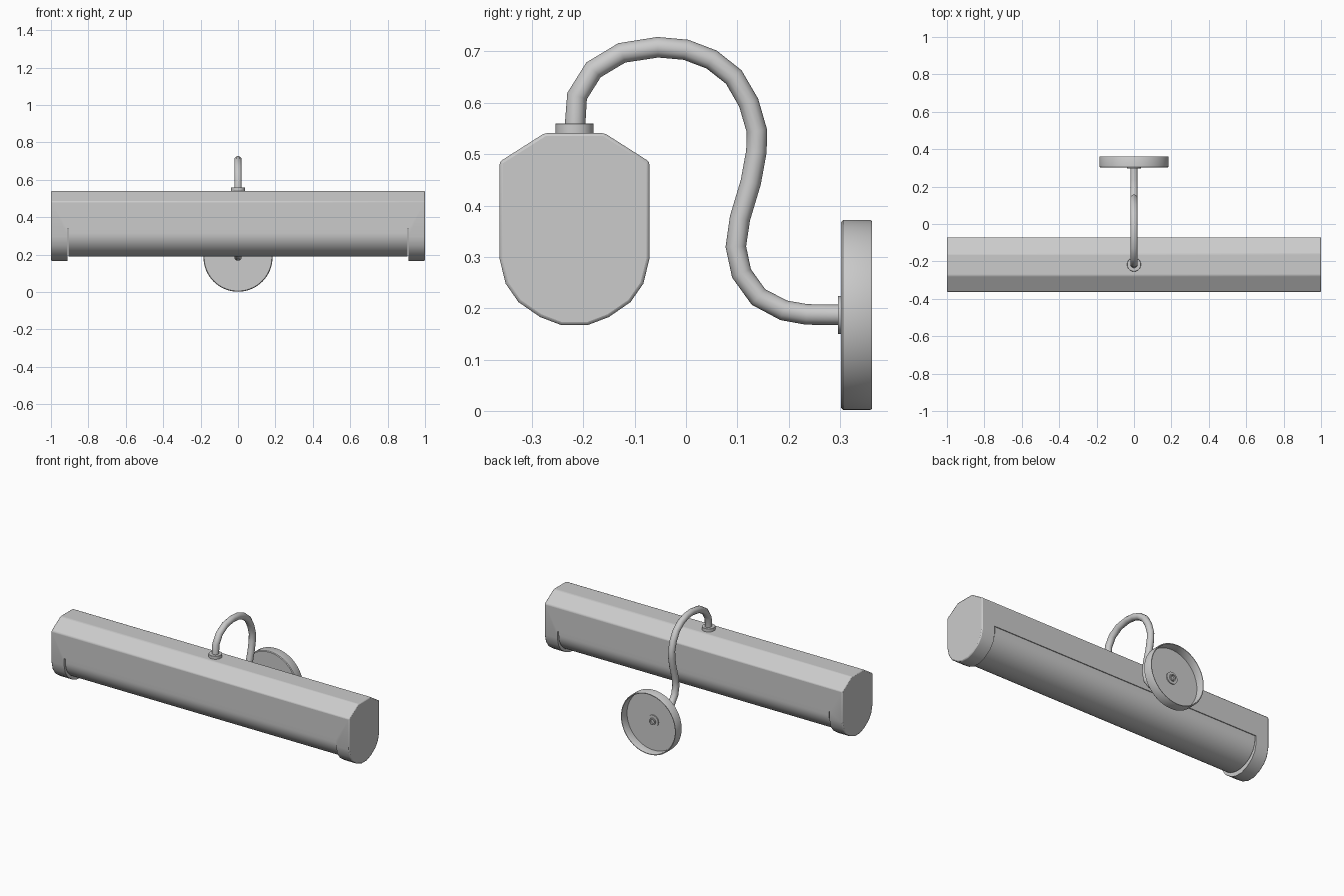
import bpy, bmesh, math
from mathutils import Vector

cube = bpy.data.objects.get("Cube")
if cube:
    bpy.data.objects.remove(cube, do_unlink=True)

metal = bpy.data.materials.new("satin_grey")
metal.use_nodes = True
GREY = (0.6, 0.6, 0.6, 1)
metal.diffuse_color = GREY
metal.node_tree.nodes["Principled BSDF"].inputs["Base Color"].default_value = GREY

LAMP_Y = -0.217   # centre line of the shade
PLATE_Z = 0.187   # centre of the wall plate


def finish(name, bm):
    bmesh.ops.recalc_face_normals(bm, faces=bm.faces)
    mesh = bpy.data.meshes.new(name)
    bm.to_mesh(mesh)
    bm.free()
    ob = bpy.data.objects.new(name, mesh)
    bpy.context.collection.objects.link(ob)
    mesh.materials.append(metal)
    return ob


def smooth(ob, angle):
    bpy.ops.object.select_all(action='DESELECT')
    ob.select_set(True)
    bpy.context.view_layer.objects.active = ob
    bpy.ops.object.shade_smooth_by_angle(angle=math.radians(angle))


def prism(name, half_profile, half_length):
    """Extrude a mirrored (offset, z) outline along x."""
    outline = half_profile + [(-y, z) for y, z in reversed(half_profile) if y > 0]
    bm = bmesh.new()
    verts = [bm.verts.new((-half_length, LAMP_Y + y, z)) for y, z in outline]
    face = bm.faces.new(verts)
    ext = bmesh.ops.extrude_face_region(bm, geom=[face])
    moved = [v for v in ext["geom"] if isinstance(v, bmesh.types.BMVert)]
    bmesh.ops.translate(bm, verts=moved, vec=(2 * half_length, 0, 0))
    return finish(name, bm)


def lathe(name, profile, centre, axis, steps=48):
    """Revolve (radius, height) points around an axis."""
    turn = Vector((0, 0, 1)).rotation_difference(Vector(axis))
    bm = bmesh.new()
    verts = [bm.verts.new((r, 0, h)) for r, h in profile]
    edges = [bm.edges.new(pair) for pair in zip(verts, verts[1:])]
    bmesh.ops.spin(bm, geom=verts + edges, cent=(0, 0, 0), axis=(0, 0, 1),
                   angle=math.tau, steps=steps, use_duplicate=False)
    bmesh.ops.remove_doubles(bm, verts=bm.verts, dist=0.0002)
    for v in bm.verts:
        v.co = turn @ v.co + Vector(centre)
    ob = finish(name, bm)
    smooth(ob, 35)
    return ob


# Shade: faceted trough with full-depth ends
shade = prism("shade", [(0.058, 0.541), (0.146, 0.485), (0.146, 0.297),
                        (0.134, 0.248), (0.109, 0.212), (0.067, 0.183),
                        (0.025, 0.167)], 1.0)
bevel = shade.modifiers.new("soft_edges", 'BEVEL')
bevel.width = 0.006
bevel.segments = 2
bevel.limit_method = 'ANGLE'
bevel.angle_limit = math.radians(28)

# Helper box that opens the underside between the ends
bm = bmesh.new()
bmesh.ops.create_cube(bm, size=1)
for v in bm.verts:
    v.co = (v.co.x * 1.825, LAMP_Y + v.co.y * 0.6, 0.19 + v.co.z * 0.3)
cutter = finish("opening_cutter", bm)
cutter.hide_render = True
cutter.hide_viewport = True
cutter.display_type = 'WIRE'
cut = shade.modifiers.new("opening", 'BOOLEAN')
cut.operation = 'DIFFERENCE'
cut.solver = 'EXACT'
cut.object = cutter
smooth(shade, 25)

# Rounded diffuser seated just inside the opening
arc = [(0.141 * math.cos(a), 0.315 - 0.126 * math.sin(a))
       for a in (math.pi / 2 * i / 16 for i in range(17))]
arc[-1] = (0, arc[-1][1])
diffuser = prism("diffuser", [(0.141, 0.345)] + arc, 0.907)
smooth(diffuser, 30)

# Collar on top of the shade
lathe("shade_collar", [(0, 0.535), (0.037, 0.535), (0.037, 0.559),
                       (0.036, 0.56), (0, 0.56)], (0, LAMP_Y, 0), (0, 0, 1), 32)

# Swan-neck arm
path = [(-0.216, 0.555), (-0.212, 0.613), (-0.18, 0.664), (-0.125, 0.697),
        (-0.055, 0.708), (0.0, 0.703), (0.05, 0.684), (0.093, 0.65),
        (0.122, 0.6), (0.138, 0.545), (0.137, 0.505), (0.126, 0.445),
        (0.105, 0.375), (0.097, 0.32), (0.108, 0.268), (0.141, 0.222),
        (0.19, 0.196), (0.235, 0.188), (0.315, 0.187)]
curve = bpy.data.curves.new("arm", 'CURVE')
curve.dimensions = '3D'
curve.bevel_depth = 0.02
curve.bevel_resolution = 4
curve.use_fill_caps = True
spline = curve.splines.new('POLY')
spline.points.add(len(path) - 1)
for p, (y, z) in zip(spline.points, path):
    p.co = (0, y, z, 1)
spline.use_smooth = True
curve.materials.append(metal)
arm = bpy.data.objects.new("arm", curve)
bpy.context.collection.objects.link(arm)

# Dished wall plate, open at the back
lathe("wall_plate", [(0, 0.302), (0.181, 0.302), (0.185, 0.306), (0.185, 0.358),
                     (0.183, 0.362), (0.179, 0.362), (0.177, 0.358),
                     (0.177, 0.312), (0, 0.312)], (0, 0, PLATE_Z), (0, 1, 0), 64)

# Washer in front of the plate, and the fixing nut behind it
lathe("plate_washer", [(0, 0.296), (0.037, 0.296), (0.037, 0.304), (0, 0.304)],
      (0, 0, PLATE_Z), (0, 1, 0), 32)
lathe("fixing_nut", [(0, 0.31), (0.036, 0.31), (0.036, 0.318), (0.02, 0.318),
                     (0.02, 0.326), (0.013, 0.326), (0.013, 0.316), (0, 0.316)],
      (0, 0, PLATE_Z), (0, 1, 0), 32)
